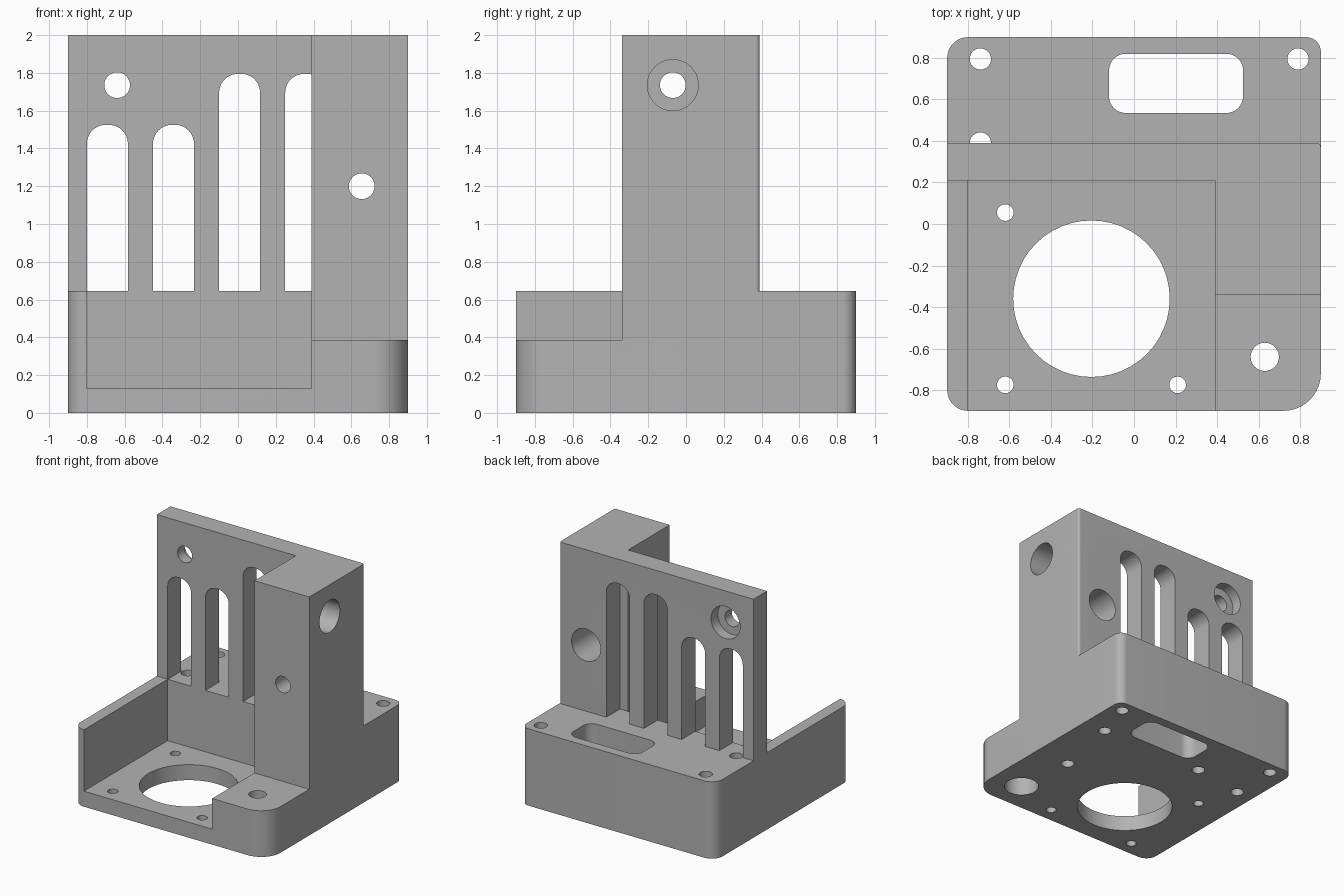
import bpy
import bmesh
import math
from mathutils import Vector

old = bpy.data.objects.get("Cube")
if old:
    bpy.data.objects.remove(old, do_unlink=True)

grey = bpy.data.materials.new("plain grey")
grey.use_nodes = True
grey.diffuse_color = (0.45, 0.45, 0.45, 1)
grey.node_tree.nodes["Principled BSDF"].inputs["Base Color"].default_value = grey.diffuse_color

AXES = {"x": lambda u, v, w: (w, u, v),
        "y": lambda u, v, w: (u, w, v),
        "z": lambda u, v, w: (u, v, w)}


def outline(corners, steps=10):
    """Right-angled polygon from (u, v, radius) corners, with fillets."""
    points = []
    for i, (u, v, r) in enumerate(corners):
        p = Vector((u, v))
        if r == 0:
            points.append(p)
            continue
        a = (Vector(corners[i - 1][:2]) - p).normalized()
        b = (Vector(corners[(i + 1) % len(corners)][:2]) - p).normalized()
        centre = p + r * (a + b)
        for k in range(steps + 1):
            t = math.pi / 2 * k / steps
            points.append(centre - r * (b * math.cos(t) + a * math.sin(t)))
    return points


def rect(u0, u1, v0, v1, radii=(0, 0, 0, 0)):
    """Radii run anticlockwise from the lower left corner."""
    spots = ((u0, v0), (u1, v0), (u1, v1), (u0, v1))
    return outline([(u, v, r) for (u, v), r in zip(spots, radii)])


def circle(u, v, r, sides=48):
    turn = 2 * math.pi / sides
    return [Vector((u + r * math.cos(i * turn), v + r * math.sin(i * turn)))
            for i in range(sides)]


def prism(name, points, lo, hi, axis="z"):
    bm = bmesh.new()
    place = AXES[axis]
    low, high = ([bm.verts.new(place(p.x, p.y, w)) for p in points] for w in (lo, hi))
    bm.faces.new(low)
    bm.faces.new(high)
    for i in range(len(points)):
        bm.faces.new((low[i - 1], low[i], high[i], high[i - 1]))
    bmesh.ops.recalc_face_normals(bm, faces=bm.faces)
    mesh = bpy.data.meshes.new(name)
    bm.to_mesh(mesh)
    bm.free()
    mesh.materials.append(grey)
    ob = bpy.data.objects.new(name, mesh)
    bpy.context.collection.objects.link(ob)
    return ob


def combine(body, tool, operation="DIFFERENCE"):
    mod = body.modifiers.new("boolean", "BOOLEAN")
    mod.operation = operation
    mod.solver = "EXACT"
    mod.object = tool
    bpy.context.view_layer.objects.active = body
    bpy.ops.object.modifier_apply(modifier=mod.name)
    bpy.data.objects.remove(tool, do_unlink=True)


def cut(body, points, lo, hi, axis="z"):
    combine(body, prism("cutter", points, lo, hi, axis))


TOP = 0.645

# Base block with open pocket and lowered front ledge
bracket = prism("motor_bracket", rect(-0.9, 0.9, -0.9, 0.9, (0.1, 0.18, 0.07, 0.1)), 0, TOP)
cut(bracket, rect(-0.8, 0.39, -1, 0.21), 0.13, 1)
cut(bracket, rect(0.38, 1, -1, -0.34), 0.387, 1)

# Upright wall and column
tower = prism("tower", outline([(-0.9, 0.21, 0), (0.39, 0.21, 0), (0.39, -0.34, 0),
                                (0.9, -0.34, 0), (0.9, 0.39, 0.02), (-0.9, 0.39, 0)]), TOP, 2)

# Wall slots, the last one running behind the column
for left, top in ((-0.8, 1.525), (-0.45, 1.525), (-0.1, 1.795), (0.25, 1.795)):
    cut(tower, rect(left, left + 0.217, TOP - 0.1, top, (0, 0, 0.1, 0.1)), 0.21 if left > 0.2 else 0.1, 0.5, "y")

# Counterbored screw holes: through hole, then the wider head recess
for u, v, axis, start, step, end in ((-0.64, 1.735, "y", 0.1, 0.3, 0.5),
                                     (0.655, 1.2, "y", -0.5, -0.12, 0.5),
                                     (-0.07, 1.735, "x", 0.3, 0.55, 1)):
    cut(tower, circle(u, v, 0.068), start, end, axis)
    cut(tower, circle(u, v, 0.135), step, end, axis)

# Motor opening and its mounting holes
cut(bracket, circle(-0.205, -0.36, 0.377), -0.1, 0.3)
for x, y in ((-0.62, 0.055), (-0.62, -0.775), (0.21, -0.775)):
    cut(bracket, circle(x, y, 0.04), -0.1, 0.3)

# Ledge hole, counterbored from below
cut(bracket, circle(0.63, -0.64, 0.068), -0.1, 0.6)
cut(bracket, circle(0.63, -0.64, 0.135), -0.1, 0.25)

# Rear window, through holes and blind holes in the underside
cut(bracket, rect(-0.12, 0.525, 0.535, 0.82, (0.08,) * 4), -0.1, 1)
for x, y, depth in ((-0.74, 0.795, 1), (0.79, 0.795, 1), (-0.74, 0.39, 1),
                    (-0.28, 0.46, 0.3), (0.69, 0.46, 0.3), (0.58, -0.13, 0.3)):
    cut(bracket, circle(x, y, 0.051), -0.1, depth)

# Join into one solid
combine(bracket, tower, "UNION")
bpy.ops.object.select_all(action="DESELECT")
bracket.select_set(True)
bpy.context.view_layer.objects.active = bracket
bpy.ops.object.shade_smooth_by_angle(angle=math.radians(30))
